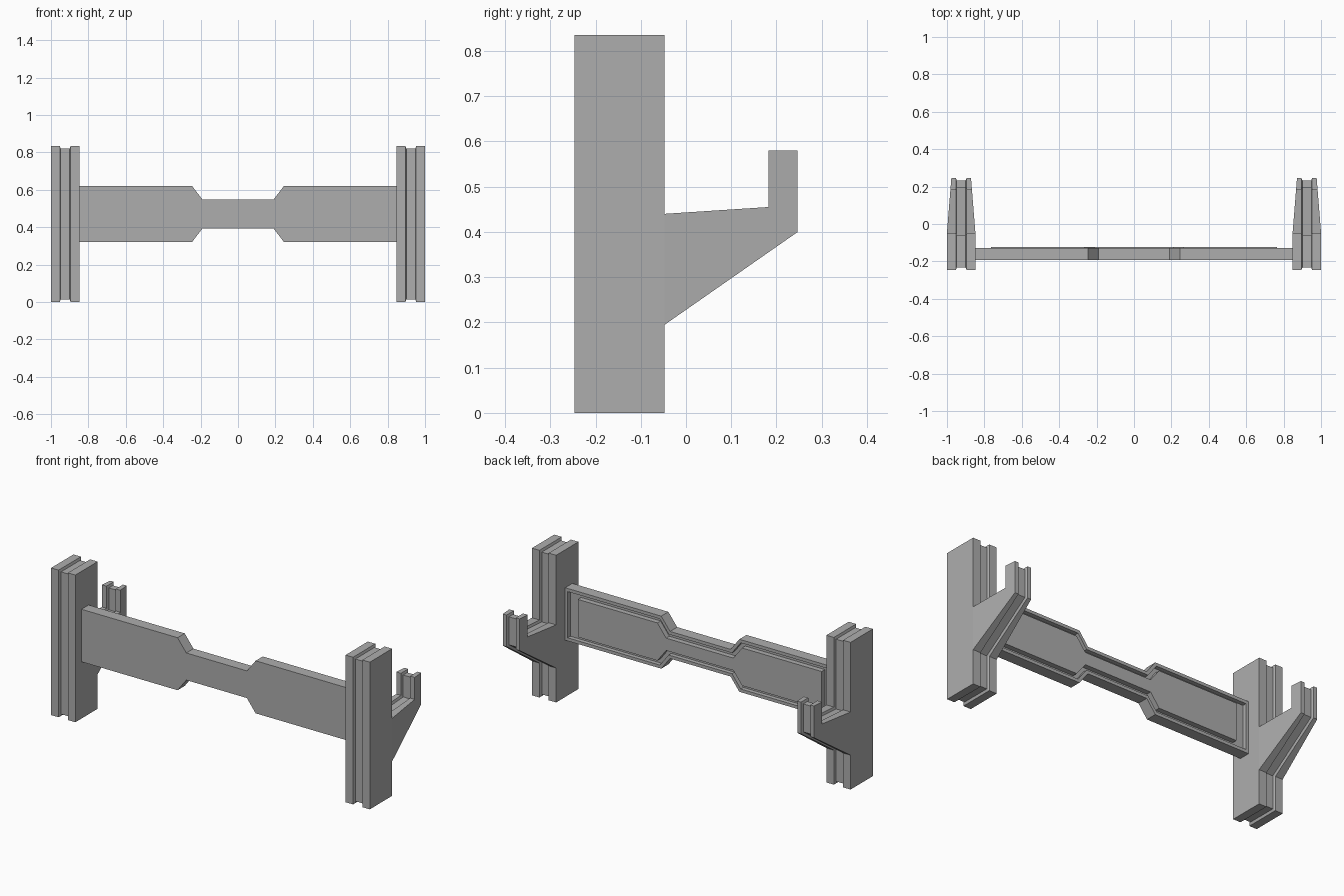
import bpy
import bmesh
from mathutils import Vector

default_cube = bpy.data.objects.get("Cube")
if default_cube:
    bpy.data.objects.remove(default_cube, do_unlink=True)

grey = bpy.data.materials.new("plain_grey")
grey.use_nodes = True
colour = (0.42, 0.42, 0.42, 1)
grey.diffuse_color = colour
grey.node_tree.nodes["Principled BSDF"].inputs["Base Color"].default_value = colour


def inset(outline, distance):
    """Move every side of a counter-clockwise outline inwards."""
    result = []
    for i, point in enumerate(outline):
        here = Vector(point)
        a = (here - Vector(outline[i - 1])).normalized()
        b = (Vector(outline[(i + 1) % len(outline)]) - here).normalized()
        na, nb = Vector((-a.y, a.x)), Vector((-b.y, b.x))
        result.append(tuple(here + (na + nb) * distance / (1 + na.dot(nb))))
    return result


def loft(name, rings, caps):
    """Bridge rings of equal length and close both ends with the cap loops."""
    bm = bmesh.new()
    loops = [[bm.verts.new(p) for p in ring] for ring in rings]
    count = len(rings[0])
    for low, high in zip(loops, loops[1:]):
        for i in range(count):
            j = (i + 1) % count
            bm.faces.new((low[i], low[j], high[j], high[i]))
    for loop in (loops[0], loops[-1]):
        for cap in caps:
            bm.faces.new([loop[i] for i in cap])
    bmesh.ops.recalc_face_normals(bm, faces=bm.faces)
    mesh = bpy.data.meshes.new(name)
    bm.to_mesh(mesh)
    bm.free()
    mesh.materials.append(grey)
    obj = bpy.data.objects.new(name, mesh)
    bpy.context.collection.objects.link(obj)
    return obj


# Upright post with a hooked arm: side outline in (y, z)
post = [(-0.247, 0), (-0.047, 0), (-0.047, 0.195), (0.247, 0.40),
        (0.247, 0.58), (0.182, 0.58), (0.182, 0.455), (-0.047, 0.44),
        (-0.047, 0.835), (-0.247, 0.835)]
post_groove = inset(post, 0.014)
post_caps = [(0, 1, 2, 7, 8, 9), (2, 3, 4, 5, 6, 7)]


def half_width(y):
    """The arm narrows towards the hook."""
    return 0.076 - 0.08 * max(0, y + 0.047)


for side, name in ((-1, "right_post"), (1, "left_post")):
    centre = side * 0.924
    rings = [[(centre - half_width(y), y, z) for y, z in post]]
    for offset, outline in ((-0.029, post), (-0.024, post_groove),
                            (0.024, post_groove), (0.029, post)):
        rings.append([(centre + offset, y, z) for y, z in outline])
    rings.append([(centre + half_width(y), y, z) for y, z in post])
    loft(name, rings, post_caps)

# Cross panel with a narrow waist: front outline in (x, z)
END, SHOULDER, WAIST, MIDDLE = 0.85, 0.245, 0.19, 0.471
quarter = [(END, 0.149), (SHOULDER, 0.149), (WAIST, 0.077)]
upper = quarter + [(-x, h) for x, h in reversed(quarter)]
lower = [(x, -h) for x, h in reversed(upper)]
panel = [(x, MIDDLE + h) for x, h in upper + lower]
rim = inset(panel, 0.018)
raised = [(max(-0.765, min(0.765, x)), z) for x, z in inset(panel, 0.042)]

# Front face, rim, sunken channel and raised inner field in one piece
steps = [(panel, -0.192), (panel, -0.128), (rim, -0.128),
         (rim, -0.152), (raised, -0.152), (raised, -0.123)]
loft("cross_panel", [[(x, y, z) for x, z in outline] for outline, y in steps],
     [range(len(panel))])
